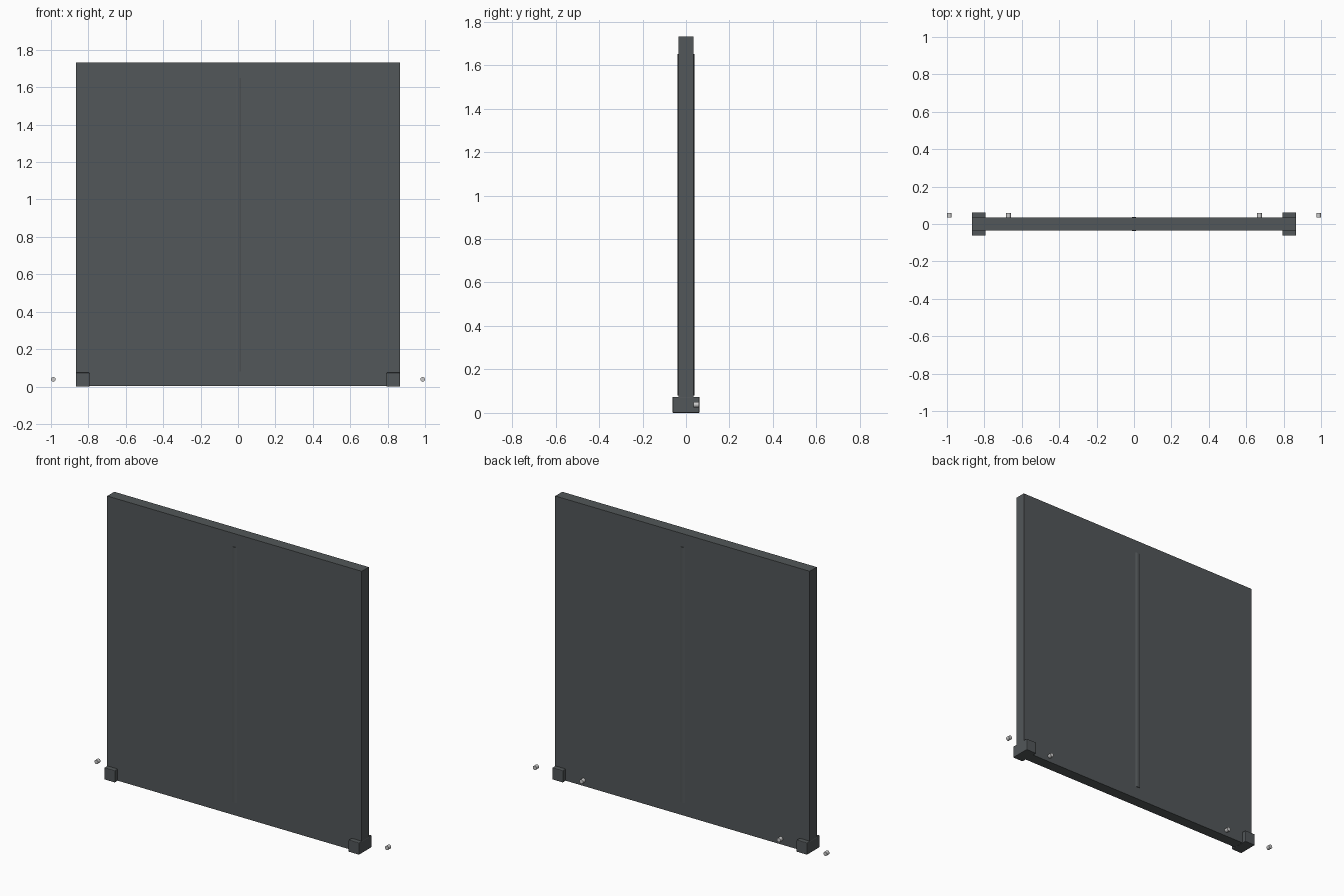
import bpy
from math import pi

if "Cube" in bpy.data.objects:
    bpy.data.objects.remove(bpy.data.objects["Cube"])

dark = bpy.data.materials.new("dark_grey")
dark.diffuse_color = (0.085, 0.095, 0.1, 1)
dark.use_nodes = True
dark.node_tree.nodes["Principled BSDF"].inputs["Base Color"].default_value = dark.diffuse_color


def box(name, loc, size, bevel=0):
    bpy.ops.mesh.primitive_cube_add(size=1, location=loc)
    ob = bpy.context.object
    ob.name = name
    ob.scale = size
    bpy.ops.object.transform_apply(location=False, rotation=False, scale=True)
    ob.data.materials.append(dark)
    if bevel:
        m = ob.modifiers.new("bevel", 'BEVEL')
        m.width = bevel
        m.segments = 2
    return ob


def rod(name, loc, radius, depth, rot=(0, 0, 0), sides=32):
    bpy.ops.mesh.primitive_cylinder_add(vertices=sides, radius=radius, depth=depth,
                                        location=loc, rotation=rot)
    ob = bpy.context.object
    ob.name = name
    bpy.ops.object.shade_smooth_by_angle()
    return ob


# Main upright panel
box("panel", (0, 0, 0.867), (1.73, 0.068, 1.73))

# Central spine, bulging slightly out of both faces
spine = rod("spine", (0, 0, 0.865), 0.038, 1.57)
spine.data.materials.append(dark)

# Corner feet and the small pegs either side of each
for side, s in (("left", -1), ("right", 1)):
    box(f"foot_{side}", (s * 0.83, 0, 0.037), (0.072, 0.124, 0.074), 0.004)
    for where, x in (("inner", 0.671), ("outer", 0.9875)):
        rod(f"peg_{where}_{side}", (s * x, 0.047, 0.038), 0.0125, 0.024,
            (pi / 2, 0, 0), 16)
